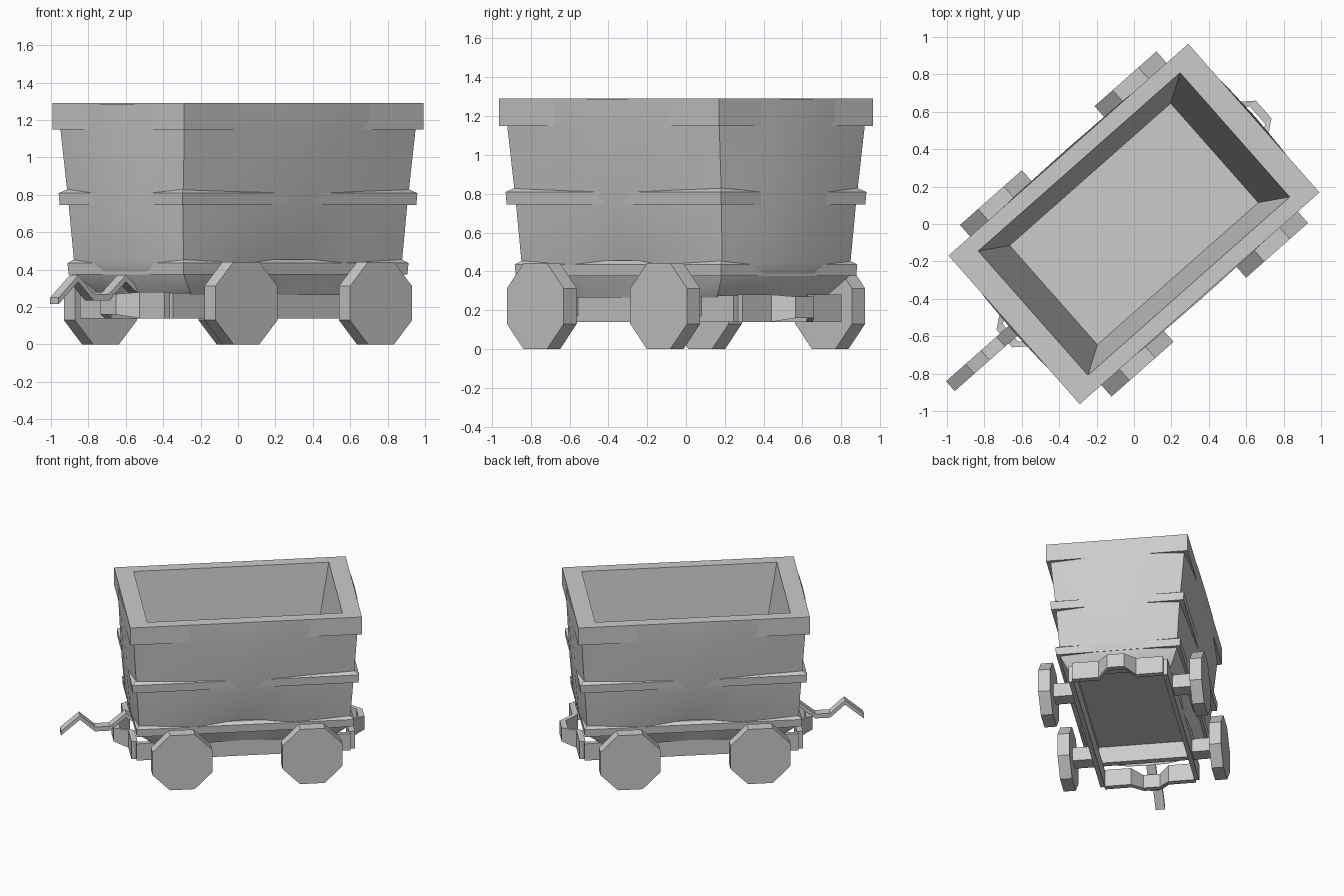
import bpy, bmesh, math
from mathutils import Matrix

if "Cube" in bpy.data.objects:
    bpy.data.objects.remove(bpy.data.objects["Cube"])

ANGLE = math.radians(41.45)   # the wagon stands diagonally on the grid
grey = bpy.data.materials.new("plain grey")
grey.diffuse_color = (0.6, 0.6, 0.6, 1)
grey.use_nodes = True
grey.node_tree.nodes["Principled BSDF"].inputs["Base Color"].default_value = grey.diffuse_color


def finish(name, bm, smooth=False, fix=True):
    if fix:
        bmesh.ops.recalc_face_normals(bm, faces=bm.faces)
    me = bpy.data.meshes.new(name)
    bm.to_mesh(me)
    bm.free()
    me.materials.append(grey)
    ob = bpy.data.objects.new(name, me)
    bpy.context.collection.objects.link(ob)
    ob.rotation_euler.z = ANGLE
    if smooth:
        bpy.ops.object.select_all(action='DESELECT')
        ob.select_set(True)
        bpy.context.view_layer.objects.active = ob
        bpy.ops.object.shade_smooth_by_angle(angle=math.radians(35))
    return ob


def loft(name, rings, closed=False, caps=False, smooth=False, fix=True):
    """Skin a list of equal-length rings."""
    bm = bmesh.new()
    vs = [[bm.verts.new(p) for p in r] for r in rings]
    pairs = list(zip(vs, vs[1:])) + ([(vs[-1], vs[0])] if closed else [])
    for r, s in pairs:
        n = len(r)
        for i in range(n):
            j = (i + 1) % n
            bm.faces.new((r[i], r[j], s[j], s[i]))
    if caps:
        bm.faces.new(vs[0][::-1])
        bm.faces.new(vs[-1])
    return finish(name, bm, smooth, fix)


def box(name, x0, x1, y0, y1, z0, z1):
    bm = bmesh.new()
    bmesh.ops.create_cube(bm, size=1)
    for v in bm.verts:
        v.co = (x1 if v.co.x > 0 else x0, y1 if v.co.y > 0 else y0, z1 if v.co.z > 0 else z0)
    return finish(name, bm)


def rect(a, b, z):
    return [(-a, -b, z), (a, -b, z), (a, b, z), (-a, b, z)]


def bulged(a, b, z, side, end):
    """Rectangle whose edges bulge by (quarter, middle) amounts."""
    pts = []
    for s in (1, -1):
        for f, o in ((0, 0), (.28, side[0]), (.5, side[1]), (.72, side[0])):
            pts.append((s * (-a + 2 * a * f), s * (-b - o), z))
        for f, o in ((0, 0), (.3, end[0]), (.5, end[1]), (.7, end[0])):
            pts.append((s * (a + o), s * (-b + 2 * b * f), z))
    return pts


# tub: outer wall, bulging in the middle and tucked in at the bottom
loft("tub_wall", [
    bulged(.66, .37, .265, (.02, 0), (.07, .075)),
    bulged(.77, .435, .37, (.01, -.045), (.025, .025)),
    bulged(.78, .442, .45, (.03, -.02), (.035, .035)),
    bulged(.80, .462, .75, (.02, .038), (.04, .045)),
    bulged(.825, .50, 1.15, (.034, .038), (.034, .04)),
    bulged(.84, .515, 1.285, (.019, .021), (.019, .023)),
], smooth=True, fix=False)

# rim and sloping inside walls down to the floor
lining = [rect(.81, .49, 1.15), rect(.855, .53, 1.15), rect(.855, .53, 1.29),
          rect(.72, .443, 1.29), rect(.574, .354, .41)]
loft("rim_and_lining", lining, fix=False)
bm = bmesh.new()
bm.faces.new([bm.verts.new(p) for p in lining[-1]])
finish("tub_floor", bm, fix=False)

# hollow underside below the floor
recess = [rect(.65, .36, .40), rect(.65, .36, .265), rect(.70, .37, .265)]
loft("underside_recess", recess, fix=False)
bm = bmesh.new()
bm.faces.new([bm.verts.new(p) for p in recess[0][::-1]])
finish("underside_plate", bm, fix=False)

# straight bands that only stand proud near the corners
for name, z, h, a, b, o in (("middle_band", .745, .085, .80, .462, .034),
                            ("lower_band", .375, .08, .773, .438, .026)):
    loft(name, [rect(a - .02, b - .02, z), rect(a + o, b + o, z),
                rect(a + o + .004, b + o + .004, z + h * .75),
                rect(a + .004, b + .004, z + h), rect(a - .02, b - .02, z + h)], closed=True)

# frame rails, axle stubs and octagonal wheels
for sy, side in ((-1, "right"), (1, "left")):
    ys = sorted((sy * .335, sy * .37))
    box(f"{side}_rail", -.79, .79, ys[0], ys[1], .14, .275)
    for sx, end in ((-1, "front"), (1, "rear")):
        x = sx * .48
        ys = sorted((sy * .34, sy * .54))
        box(f"{side}_{end}_axle", x - .06, x + .06, ys[0], ys[1], .17, .28)
        bm = bmesh.new()
        r = .221 / math.cos(math.pi / 8)
        bmesh.ops.create_cone(bm, cap_ends=True, segments=8, radius1=r, radius2=r, depth=.09,
                              matrix=Matrix.Translation((x, sy * .567, .221))
                              @ Matrix.Rotation(math.pi / 2, 4, 'X')
                              @ Matrix.Rotation(math.pi / 8, 4, 'Z'))
        finish(f"{side}_{end}_wheel", bm)

# end beams, bent outwards in the middle as bumpers
for s, end in ((-1, "front"), (1, "rear")):
    half = [(.34, .825, .78, .14, .28), (.14, .825, .78, .14, .28), (.063, .925, .88, .16, .27)]
    secs = half + [(-y, *rest) for y, *rest in half[::-1]]
    loft(f"{end}_beam", [[(s * o, y, z0), (s * o, y, z1), (s * i, y, z1), (s * i, y, z0)]
                         for y, o, i, z0, z1 in secs], caps=True)

# zigzag tow hook at one end
path = [(-1.31, .215), (-1.17, .335), (-1.06, .235), (-.95, .235), (-.83, .335), (-.74, .27)]
loft("tow_hook", [[(x, -.035, z), (x, .035, z), (x, .035, z + .035), (x, -.035, z + .035)]
                  for x, z in path], caps=True)
